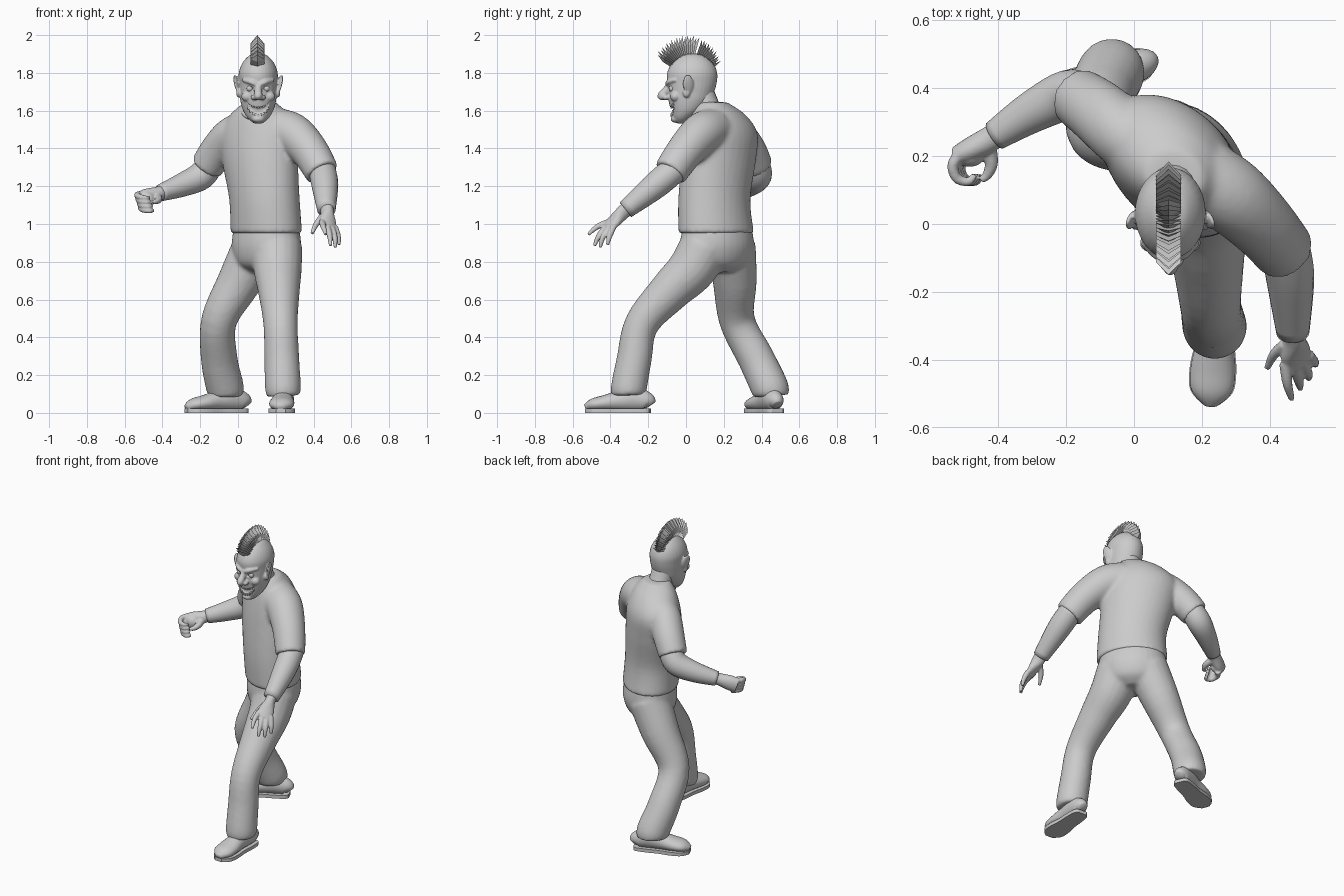
import bpy, bmesh, math
from mathutils import Vector, Matrix, Euler

if "Cube" in bpy.data.objects:
    bpy.data.objects.remove(bpy.data.objects["Cube"])

HX = 0.107  # head centre line


def spline(pts, n):
    # Catmull-Rom interpolation of any tuples
    out = []
    for i in range(len(pts) - 1):
        a, b, c, d = (pts[max(i - 1, 0)], pts[i], pts[i + 1], pts[min(i + 2, len(pts) - 1)])
        for k in range(n):
            t = k / n
            out.append([0.5 * (2 * q + (r - p) * t + (2 * p - 5 * q + 4 * r - s) * t * t
                        + (3 * q - p - 3 * r + s) * t ** 3) for p, q, r, s in zip(a, b, c, d)])
    return out + [list(pts[-1])]


def skin(bm, frames, sides):
    # frames: (centre, u, v) with u and v already scaled to the radii
    rings = []
    for c, u, v in frames:
        rings.append([bm.verts.new(c + u * math.cos(2 * math.pi * k / sides)
                      + v * math.sin(2 * math.pi * k / sides)) for k in range(sides)])
    for r, s in zip(rings, rings[1:]):
        for k in range(sides):
            j = (k + 1) % sides
            bm.faces.new((r[k], r[j], s[j], s[k]))
    bm.faces.new(rings[0][::-1])
    bm.faces.new(rings[-1])


def tube(bm, pts, ref=(0, 1, 0), sides=20, n=5):
    # points are (x, y, z, radius[, second radius])
    pts = spline([tuple(p) if len(p) == 5 else tuple(p) + (p[3],) for p in pts], n)
    cs = [Vector(p[:3]) for p in pts]
    frames = []
    for i, p in enumerate(pts):
        t = (cs[min(i + 1, len(cs) - 1)] - cs[max(i - 1, 0)]).normalized()
        u = t.cross(Vector(ref)).normalized()
        frames.append((cs[i], u * p[3], t.cross(u) * p[4]))
    skin(bm, frames, sides)


def stack(bm, rings, sides=32, n=5):
    # level rings are (x, y, z, half width, half depth, turn in degrees)
    frames = []
    for x, y, z, a, b, turn in spline(rings, n):
        w = math.radians(turn)
        frames.append((Vector((x, y, z)), Vector((math.cos(w), -math.sin(w), 0)) * a,
                       Vector((math.sin(w), math.cos(w), 0)) * b))
    skin(bm, frames, sides)


def ball(bm, loc, size, rot=(0, 0, 0)):
    m = Matrix.Translation(loc) @ Euler([math.radians(r) for r in rot]).to_matrix().to_4x4()
    bmesh.ops.create_uvsphere(bm, u_segments=16, v_segments=12, radius=1,
                              matrix=m @ Matrix.Diagonal((*size, 1)))


def finish(name, bm, voxel=0, smooth=True, relax=3):
    bmesh.ops.recalc_face_normals(bm, faces=bm.faces)
    me = bpy.data.meshes.new(name)
    bm.to_mesh(me)
    bm.free()
    for p in me.polygons:
        p.use_smooth = smooth
    ob = bpy.data.objects.new(name, me)
    bpy.context.collection.objects.link(ob)
    if voxel:
        r = ob.modifiers.new("blend", 'REMESH')
        r.mode, r.voxel_size, r.use_smooth_shade = 'VOXEL', voxel, True
        s = ob.modifiers.new("relax", 'SMOOTH')
        s.factor, s.iterations = 0.5, relax
    return ob


# shirt: twisted torso with two short sleeves
bm = bmesh.new()
stack(bm, [(.15, .16, .95, .218, .17, 52), (.14, .15, 1.13, .208, .168, 48),
           (.115, .175, 1.34, .225, .168, 42), (.105, .19, 1.48, .225, .158, 40),
           (.11, .172, 1.58, .165, .125, 38), (.12, .14, 1.645, .085, .075, 30)])
tube(bm, [(.05, .21, 1.495, .1), (-.03, .265, 1.47, .1), (-.105, .33, 1.39, .096), (-.168, .375, 1.3, .088)])
tube(bm, [(.2, .14, 1.5, .115), (.29, .08, 1.475, .112), (.38, -.005, 1.385, .1), (.447, -.085, 1.27, .091)])
finish("shirt", bm, .011, relax=10)

# collar
bpy.ops.mesh.primitive_torus_add(location=(.112, .105, 1.595), rotation=(math.radians(28), 0, 0),
                                 major_radius=.084, minor_radius=.011, major_segments=32, minor_segments=8)
bpy.context.object.name = "collar"
bpy.ops.object.shade_smooth()

# trousers: pelvis and two bent legs
bm = bmesh.new()
stack(bm, [(.15, .165, .98, .2, .155, 52), (.15, .165, .88, .21, .165, 52),
           (.145, .165, .79, .175, .14, 52), (.14, .17, .745, .08, .08, 52)])
tube(bm, [(.10, .24, .88, .13), (.01, .258, .7, .117), (-.1, .27, .49, .095),
          (-.1, .37, .29, .097), (-.068, .445, .13, .1), (-.065, .455, .09, .085)])
tube(bm, [(.205, .1, .88, .135), (.21, .03, .76, .128), (.217, -.09, .64, .11), (.225, -.235, .47, .091),
          (.232, -.275, .28, .093), (.238, -.303, .13, .095), (.24, -.305, .09, .085)])
finish("trousers", bm, .011, relax=6)

# shoes: rounded upper on a flat sole; profile is (distance from heel, half width, height)
prof = [(0, .025, .06), (.02, .045, .10), (.09, .053, .13), (.16, .055, .11),
        (.24, .066, .085), (.305, .06, .066), (.345, .022, .035)]
for side, heel, toe in (("left", (.25, -.188), (-.025, -.35)), ("right", (.045, .482), (-.31, -.13))):
    yaw = math.atan2(toe[1], toe[0])
    bm = bmesh.new()
    tube(bm, [(s, 0, h / 2 + .01, w, h / 2) for s, w, h in prof], ref=(0, 0, 1))
    upper = finish(side + "_shoe", bm)
    bm = bmesh.new()
    edge = spline([(s, w + .003) for s, w, h in prof], 4)
    outline = edge + [(s, -w) for s, w in edge[::-1]]
    f = bm.faces.new([bm.verts.new((s, w, 0)) for s, w in outline])
    ext = bmesh.ops.extrude_face_region(bm, geom=[f])["geom"]
    bmesh.ops.translate(bm, vec=(0, 0, .022), verts=[v for v in ext if isinstance(v, bmesh.types.BMVert)])
    for ob in (upper, finish(side + "_sole", bm, smooth=False)):
        ob.location = (*heel, 0)
        ob.rotation_euler.z = yaw

# forearms
bm = bmesh.new()
tube(bm, [(-.14, .37, 1.33, .07), (-.195, .38, 1.255, .074), (-.3, .33, 1.205, .062), (-.41, .26, 1.165, .045)])
finish("right_forearm", bm)
bm = bmesh.new()
tube(bm, [(.445, -.06, 1.29, .072), (.46, -.16, 1.205, .071), (.468, -.32, 1.075, .049)], ref=(1, 0, 0))
finish("left_forearm", bm)

# open left hand
bm = bmesh.new()
tube(bm, [(.468, -.29, 1.1, .038), (.472, -.335, 1.06, .04, .032), (.476, -.38, 1.015, .028, .048),
          (.482, -.415, .98, .02, .045)], ref=(.8, .4, -.3))
for a, b, c in (((.445, -.41, 1.01), (.452, -.47, .985), (.465, -.517, .945)),
                ((.47, -.415, .99), (.485, -.46, .94), (.49, -.485, .885)),
                ((.495, -.405, .98), (.512, -.44, .93), (.515, -.455, .875)),
                ((.512, -.385, .985), (.53, -.405, .935), (.535, -.415, .89)),
                ((.445, -.355, 1.04), (.412, -.385, .995), (.392, -.425, .95))):
    tube(bm, [a + (.018,), b + (.015,), c + (.009,)], ref=(1, 0, .3), sides=10)
finish("left_hand", bm, .005, relax=2)

# clenched right hand
bm = bmesh.new()
tube(bm, [(-.38, .28, 1.175, .036), (-.425, .25, 1.16, .038), (-.48, .22, 1.14, .036, .048),
          (-.52, .2, 1.125, .03, .046)], ref=(0, 0, 1))
ball(bm, (-.485, .2, 1.13), (.045, .032, .042))
for k in range(4):
    z, o = 1.158 - .023 * k, .007 * k
    tube(bm, [(-.505 + o, .215, z, .018), (-.533 + o, .175, z - .004, .017), (-.522 + o, .135, z - .014, .015),
              (-.488 + o, .125, z - .02, .013), (-.47 + o, .145, z - .018, .009)], ref=(0, 0, 1), sides=10)
tube(bm, [(-.43, .235, 1.145, .024), (-.42, .18, 1.13, .02), (-.432, .145, 1.12, .015), (-.45, .128, 1.118, .009)],
     ref=(0, 0, 1), sides=10)
finish("right_hand", bm, .005, relax=2)

# neck
bm = bmesh.new()
tube(bm, [(.118, .13, 1.55, .08), (.112, .1, 1.64, .07), (.107, .07, 1.72, .07)])
finish("neck", bm)

# head: skull and jaw from (height, half width, front, back), then the features
shape = [(1.533, .024, -.05, -.005), (1.56, .055, -.07, .035), (1.6, .08, -.08, .09), (1.65, .094, -.092, .13),
         (1.7, .099, -.097, .15), (1.75, .102, -.1, .163), (1.8, .103, -.1, .165), (1.85, .085, -.075, .145),
         (1.89, .05, -.03, .1), (1.904, .012, .015, .045)]
bm = bmesh.new()
stack(bm, [(HX, (f + b) / 2, z, w, (b - f) / 2, 0) for z, w, f, b in shape])
tube(bm, [(HX, -.085, 1.745, .016), (HX, -.105, 1.71, .019), (HX, -.13, 1.68, .022), (HX, -.143, 1.664, .011)],
     ref=(1, 0, 0), sides=12)
ball(bm, (HX, -.125, 1.674), (.023, .023, .019))
ball(bm, (HX, -.055, 1.556), (.034, .026, .02))
for s in (-1, 1):
    ball(bm, (HX + s * .022, -.106, 1.67), (.018, .02, .015))
    ball(bm, (HX + s * .056, -.056, 1.675), (.034, .028, .028))
    tube(bm, [(HX + s * .008, -.098, 1.738, .012), (HX + s * .04, -.091, 1.752, .014),
              (HX + s * .082, -.055, 1.762, .008)], ref=(0, 0, 1), sides=10)
    ball(bm, (HX + s * .113, .012, 1.74), (.011, .03, .052), (8, s * 12, s * 20))
    ball(bm, (HX + s * .103, .002, 1.695), (.014, .02, .026))
head = finish("head", bm, .005, relax=4)

# cutter for grin and eye sockets
bm = bmesh.new()
grin = [(-.066, -.066, 1.646, .004), (-.042, -.084, 1.613, .019), (0, -.092, 1.597, .026),
        (.042, -.084, 1.613, .019), (.066, -.066, 1.646, .004)]
tube(bm, [(HX + x, y, z, r) for x, y, z, r in grin], ref=(0, 1, 0), sides=12)
for s in (-1, 1):
    ball(bm, (HX + s * .044, -.1, 1.718), (.024, .022, .014), (0, -s * 15, 0))
cutter = finish("face_cutter", bm)
cutter.hide_render = True
cut = head.modifiers.new("face", 'BOOLEAN')
cut.operation, cut.object, cut.solver = 'DIFFERENCE', cutter, 'EXACT'

# eyes
bm = bmesh.new()
for s in (-1, 1):
    ball(bm, (HX + s * .044, -.074, 1.717), (.017, .017, .017))
finish("eyes", bm)

# teeth along both edges of the grin
bm = bmesh.new()
for x, y, z, r in spline(grin, 3)[2:-2]:
    for s in (-1, 1):
        m = Matrix.Translation((HX + x, y + .014, z + s * r * .85)) @ Matrix.Diagonal((.009, .008, .45 * r + .003, 1))
        bmesh.ops.create_cube(bm, size=1, matrix=m)
finish("teeth", bm, smooth=False)

# crest: a fan of folded pointed blades
bm = bmesh.new()
count = 30
for i in range(count):
    t = i / (count - 1)
    a = math.radians(148 - 124 * t)
    out = Vector((0, math.cos(a), math.sin(a)))
    fold = Vector((0, -math.sin(a), math.cos(a))) * (.018 if t < .6 else -.018)
    tip = .208 - .03 * max(0, t - .5) * 2 + (.002 if i % 2 else -.006)
    c = Vector((HX - .005, .02, 1.79))
    side = Vector((.037, 0, 0))
    lo, mid = c + out * .08, c + out * (tip - .045)
    l0, r0, l1, r1 = [bm.verts.new(p) for p in (lo - side, lo + side, mid - side, mid + side)]
    f0, f1, top = [bm.verts.new(p) for p in (lo + fold, mid + fold, c + out * tip)]
    for f in ((l0, f0, f1, l1), (f0, r0, r1, f1), (l1, f1, top), (f1, r1, top), (l0, l1, top, r1, r0), (l0, r0, f0)):
        bm.faces.new(f)
finish("crest", bm, smooth=False)
